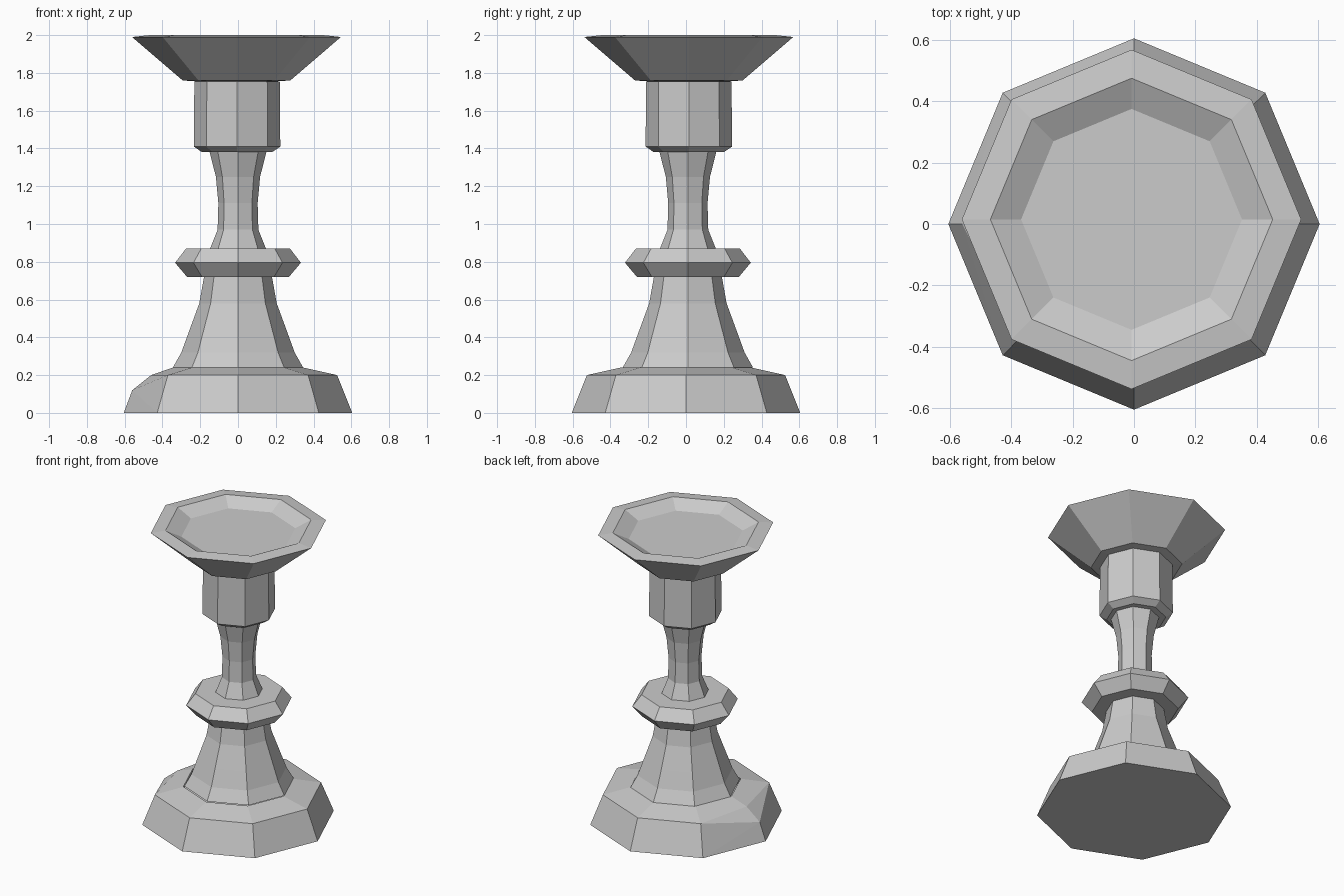
import bpy, bmesh
from math import cos, sin, tau

default = bpy.data.objects.get("Cube")
if default:
    bpy.data.objects.remove(default, do_unlink=True)

SIDES = 8

stone = bpy.data.materials.new("plain grey")
stone.use_nodes = True
GREY = (0.6, 0.6, 0.6, 1)
stone.diffuse_color = GREY
stone.node_tree.nodes["Principled BSDF"].inputs["Base Color"].default_value = GREY


def turned(name, profile, cx=0, cy=0, cap_start=False, cap_end=False, chip=None):
    """Eight-sided turning from (radius, z) pairs, given along the outside upwards."""
    bm = bmesh.new()
    rings = [[bm.verts.new((cx + r * cos(tau * i / SIDES), cy + r * sin(tau * i / SIDES), z))
              for i in range(SIDES)] for r, z in profile]
    for low, high in zip(rings, rings[1:]):
        for i in range(SIDES):
            j = (i + 1) % SIDES
            bm.faces.new((low[i], low[j], high[j], high[i]))
    if cap_start:
        bm.faces.new(rings[0][::-1])
    if cap_end:
        bm.faces.new(rings[-1])
    if chip:
        chip(bm, rings)
    mesh = bpy.data.meshes.new(name)
    bm.to_mesh(mesh)
    bm.free()
    mesh.materials.append(stone)
    obj = bpy.data.objects.new(name, mesh)
    bpy.context.collection.objects.link(obj)


def chip_corner(bm, rings):
    """Knock the upper -x corner of the base inwards."""
    bottom, top = rings[0][SIDES // 2], rings[1][SIDES // 2]
    top.co.x = -0.46
    edge = next(e for e in bottom.link_edges if e.other_vert(bottom) == top)
    middle = bmesh.utils.edge_split(edge, bottom, 0.5)[1]
    middle.co = (-0.56, 0, 0.12)
    bmesh.ops.triangulate(bm, faces=list(middle.link_faces))


# Foot, with a nearly flat shoulder up to the stem
turned("base", [(0.605, 0), (0.525, 0.2), (0.345, 0.24)],
       cap_start=True, chip=chip_corner)

# Flared lower stem
turned("lower_stem", [(0.345, 0.24), (0.3, 0.32), (0.26, 0.43), (0.205, 0.58), (0.18, 0.72)],
       cy=0.01)

# Collar ring around the stem
turned("collar", [(0.17, 0.72), (0.27, 0.72), (0.333, 0.795), (0.275, 0.87), (0.13, 0.87)],
       cy=0.01)

# Waisted upper stem
turned("upper_stem", [(0.148, 0.87), (0.108, 0.97), (0.104, 1.11), (0.117, 1.25), (0.15, 1.38)],
       cy=0.01)

# Candle cup
turned("cup", [(0.14, 1.38), (0.185, 1.38), (0.229, 1.41), (0.226, 1.755)],
       cx=-0.005, cy=0.015)

# Drip dish with a flat rim and a sunken floor
turned("dish", [(0.21, 1.755), (0.285, 1.76), (0.553, 1.99), (0.46, 2.0), (0.36, 1.95)],
       cx=-0.008, cy=0.015, cap_end=True)
